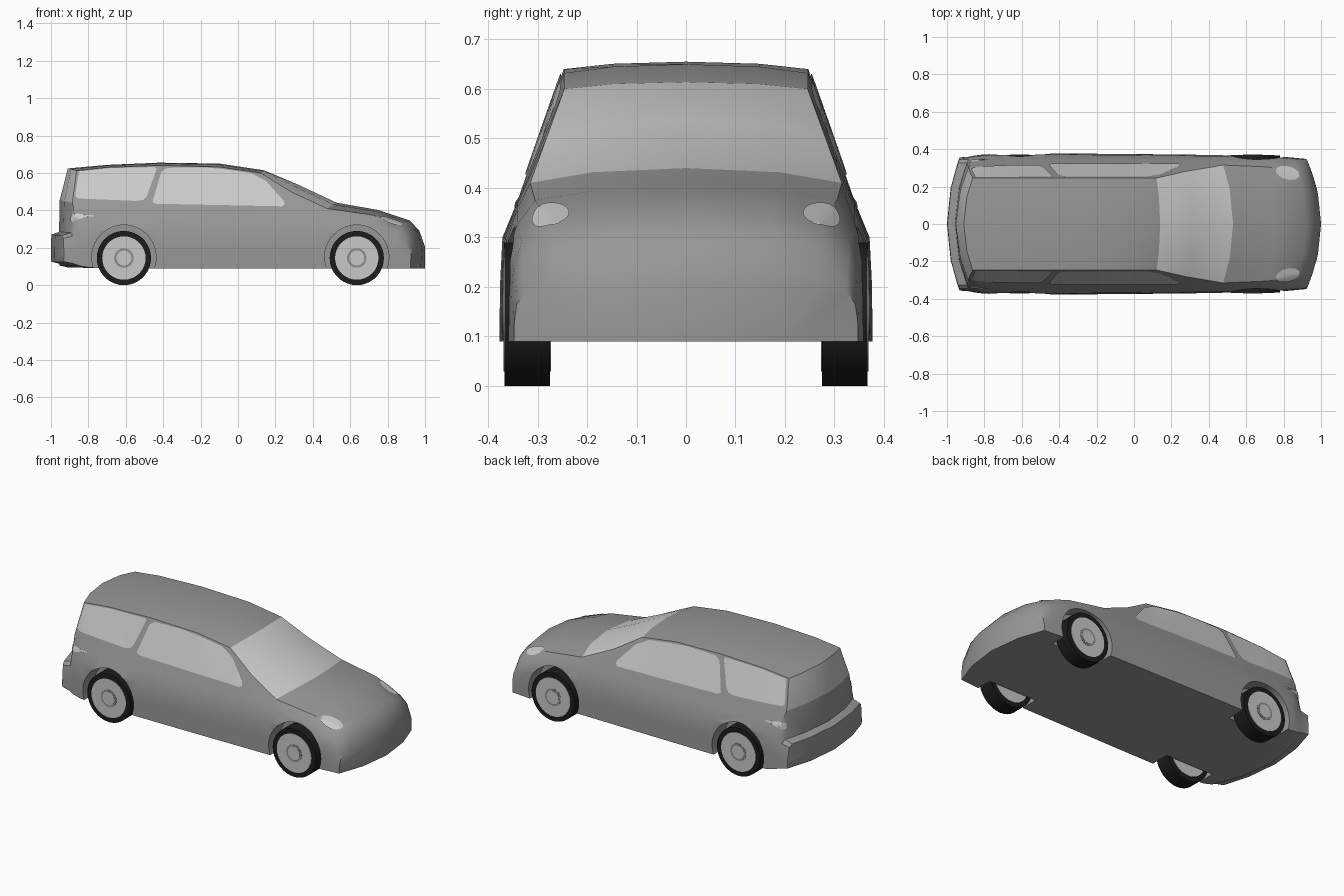
import bpy, bmesh, math
from mathutils import Matrix, Vector
from mathutils.bvhtree import BVHTree

if "Cube" in bpy.data.objects:
    bpy.data.objects.remove(bpy.data.objects["Cube"])


def material(name, v):
    m = bpy.data.materials.new(name)
    m.diffuse_color = (v, v, v, 1)
    m.use_nodes = True
    m.node_tree.nodes["Principled BSDF"].inputs["Base Color"].default_value = m.diffuse_color
    return m


PAINT = material("grey paint", 0.31)
GLASS = material("pale glass", 0.60)
RIM = material("light rim", 0.58)
TYRE = material("black rubber", 0.012)
HUB = material("mid grey hub", 0.27)


def finish(name, bm, mats):
    me = bpy.data.meshes.new(name)
    bm.to_mesh(me)
    bm.free()
    for m in mats:
        me.materials.append(m)
    ob = bpy.data.objects.new(name, me)
    bpy.context.collection.objects.link(ob)
    return ob


def smooth(ob, deg=30):
    bpy.ops.object.select_all(action='DESELECT')
    ob.select_set(True)
    bpy.context.view_layer.objects.active = ob
    bpy.ops.object.shade_smooth_by_angle(angle=math.radians(deg))


def add_cyl(bm, x, y0, y1, z, r, n):
    mat = Matrix.Translation((x, (y0 + y1) / 2, z)) @ Matrix.Rotation(math.pi / 2, 4, 'X')
    bmesh.ops.create_cone(bm, cap_ends=True, segments=n, radius1=r, radius2=r,
                          depth=abs(y1 - y0), matrix=mat)


# Body stations, nose to tail:
# x, plan bend, floor z, floor w, belt w, belt z, edge w, edge z, top z
STATIONS = [
    (1.00, .090, .09, .348, .325, .190, .262, .200, .205),
    (.970, .085, .09, .350, .328, .255, .268, .282, .290),
    (.920, .080, .09, .355, .332, .290, .272, .325, .345),
    (.750, .050, .09, .367, .342, .325, .305, .375, .402),
    (.530, .075, .09, .369, .341, .358, .315, .410, .440),
    (.320, .060, .09, .371, .340, .368, .283, .498, .538),
    (.140, .045, .09, .373, .340, .370, .246, .600, .614),
    (-.10, .000, .09, .375, .341, .370, .247, .632, .650),
    (-.42, .000, .09, .377, .342, .370, .247, .640, .655),
    (-.70, .000, .09, .376, .342, .370, .246, .630, .643),
    (-.91, .110, .095, .372, .340, .370, .245, .612, .624),
    (-.953, .105, .105, .366, .336, .360, .300, .440, .455),
    (-.957, .085, .115, .360, .345, .262, .325, .280, .285),
    (-.998, .075, .125, .356, .345, .250, .325, .266, .270),
    (-1.0, .075, .140, .354, .344, .185, .320, .190, .190),
]


def ring(x, k, zf, w, bw, bz, ew, ez, tz):
    half = [(0, zf), (.55 * w, zf), (w, zf),
            (w - .001, zf + .4 * (bz - zf)), (w - .006, zf + .75 * (bz - zf)),
            (bw, bz), (ew, ez), (.6 * ew, ez + .72 * (tz - ez)), (0, tz)]
    pts = half + [(-y, z) for y, z in half[7:0:-1]]
    s = -1 if x > 0 else 1
    return [(x + s * k * (y / .375) ** 2, y, z) for y, z in pts]


bm = bmesh.new()
rings = [[bm.verts.new(p) for p in ring(*s)] for s in STATIONS]
for i in range(len(rings) - 1):
    a, b = rings[i], rings[i + 1]
    for j in range(16):
        f = bm.faces.new((a[j], a[(j + 1) % 16], b[(j + 1) % 16], b[j]))
        # windscreen and rear window are the top strips of these stations
        f.material_index = 1 if i in (4, 5, 10) and 6 <= j <= 9 else 0
for r in (rings[0], rings[-1]):
    for idx in ((0, 1, 7, 8), range(1, 8), (0, 15, 9, 8), range(9, 16)):
        bm.faces.new([r[j] for j in idx])
bmesh.ops.recalc_face_normals(bm, faces=bm.faces)
bvh = BVHTree.FromBMesh(bm)
body = finish("car_body", bm, [PAINT, GLASS])

# Wheel arches cut out of the body
WHEELS = [(x, s) for x in (-.61, .635) for s in (1, -1)]
bm = bmesh.new()
for x, s in WHEELS:
    add_cyl(bm, x, s * .262, s * .45, .15, .172, 40)
cutter = finish("arch_cutter", bm, [PAINT])
cutter.hide_render = True
mod = body.modifiers.new("arches", 'BOOLEAN')
mod.operation, mod.solver, mod.object = 'DIFFERENCE', 'EXACT', cutter
bpy.context.view_layer.objects.active = body
bpy.ops.object.modifier_apply(modifier=mod.name)
bpy.data.objects.remove(cutter)
smooth(body)


# Thin plates laid on the body by casting an outline along a direction
def plate(name, outline, to_point, direction, mat):
    d = Vector(direction)
    for s, side in ((1, "left"), (-1, "right")):
        bm = bmesh.new()
        bm.faces.new([bm.verts.new(to_point(*p)) for p in outline])
        bmesh.ops.triangulate(bm, faces=bm.faces)
        bmesh.ops.subdivide_edges(bm, edges=bm.edges, cuts=4, use_grid_fill=True)
        for v in bm.verts:
            loc, nor, _, _ = bvh.ray_cast(v.co, d)
            if loc is None:
                loc, nor, _, _ = bvh.find_nearest(v.co - d * -2)
            v.co = loc + nor * .004
            v.co.y *= s
        bm.normal_update()
        for f in bm.faces:
            if f.normal.dot(Vector((d.x, d.y * s, d.z))) > 0:
                f.normal_flip()
        smooth(finish(f"{side}_{name}", bm, [mat]))


def ellipse(cx, cy, rx, ry, tilt=0, n=20):
    out = []
    for i in range(n):
        t = 2 * math.pi * i / n
        u, v = rx * math.cos(t), ry * math.sin(t)
        out.append((cx + u * math.cos(tilt) - v * math.sin(tilt),
                    cy + u * math.sin(tilt) + v * math.cos(tilt)))
    return out


def from_side(x, z):
    return (x, 2, z)


FRONT_WINDOW = [(-.457, .445), (-.44, .434), (.235, .42), (.25, .43), (.245, .45),
                (.15, .555), (.07, .598), (-.1, .622), (-.2, .629), (-.38, .626), (-.41, .605)]
REAR_WINDOW = [(-.87, .475), (-.855, .462), (-.54, .449), (-.505, .455), (-.487, .475),
               (-.435, .62), (-.445, .63), (-.69, .624), (-.85, .607)]
plate("front_side_window", FRONT_WINDOW, from_side, (0, -1, 0), GLASS)
plate("rear_side_window", REAR_WINDOW, from_side, (0, -1, 0), GLASS)
plate("headlight", ellipse(.82, .272, .065, .034, -.25),
      lambda x, y: (x, y, 2), (0, 0, -1), GLASS)
plate("tail_light", ellipse(.325, .36, .018, .022),
      lambda y, z: (-2, y, z), (1, 0, 0), GLASS)

# Wheels: tyre, rim disc showing on both faces, hub ring and cap
for x, s in WHEELS:
    tag = ("front" if x > 0 else "rear") + ("_left" if s > 0 else "_right")
    for part, y0, y1, r, mat in (("tyre", .275, .367, .145, TYRE),
                                 ("rim", .273, .369, .116, RIM),
                                 ("hub_ring", .36, .3705, .052, HUB),
                                 ("hub_cap", .36, .372, .040, RIM)):
        bm = bmesh.new()
        add_cyl(bm, x, s * y0, s * y1, .145, r, 36)
        smooth(finish(f"{tag}_{part}", bm, [mat]))
